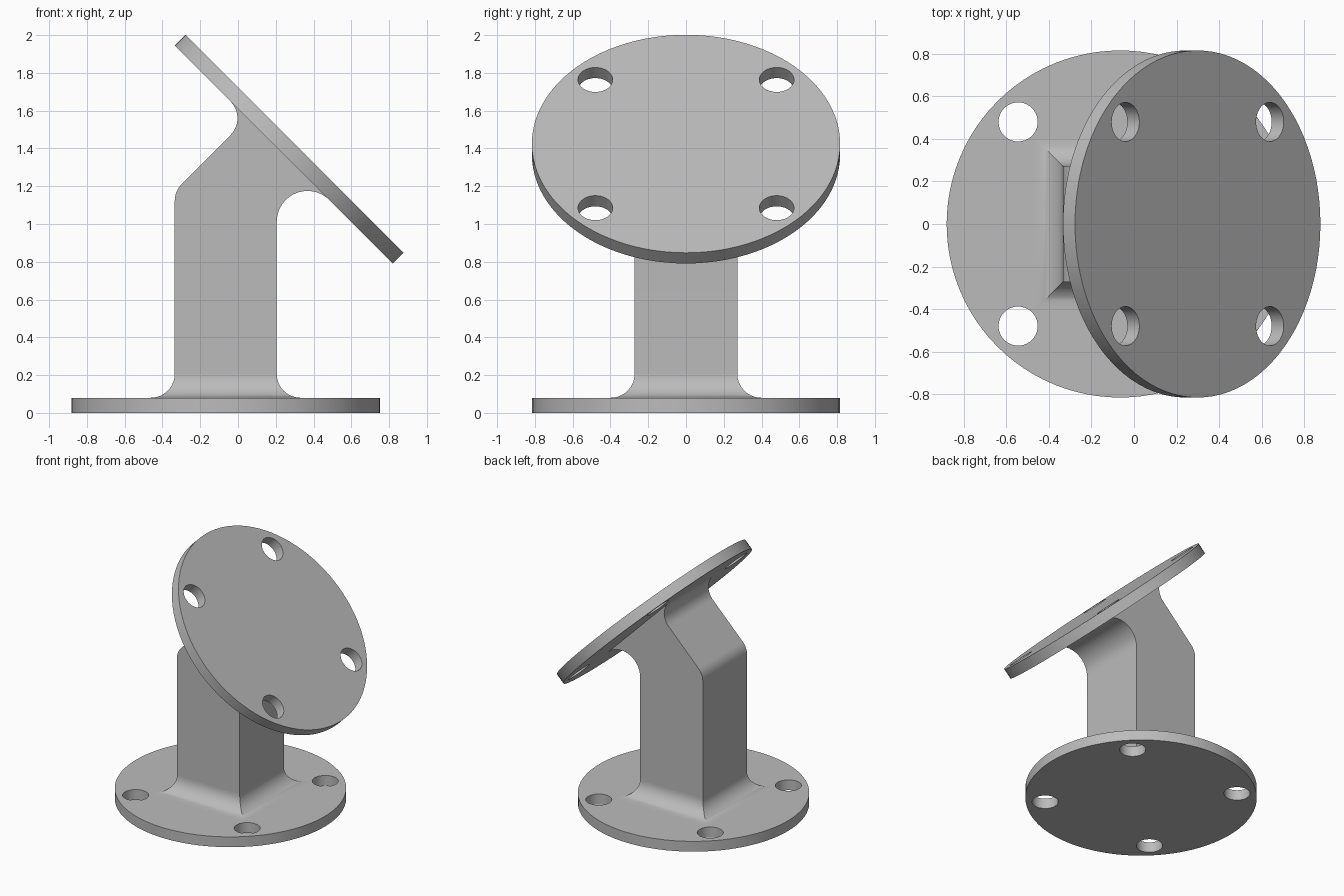
import bpy, bmesh
from math import sin, cos, pi, radians

cube = bpy.data.objects.get("Cube")
if cube:
    bpy.data.objects.remove(cube)

grey = bpy.data.materials.new("plain_grey")
grey.use_nodes = True
colour = (0.5, 0.5, 0.5, 1)
grey.diffuse_color = colour
grey.node_tree.nodes["Principled BSDF"].inputs["Base Color"].default_value = colour

RADIUS, THICK = 0.816, 0.08      # flanges
HOLE, PITCH = 0.092, 0.48        # bolt holes
LEFT, RIGHT, HALF = -0.335, 0.205, 0.272  # post section
FILLET, WIDE = 0.127, 0.163


def finish(name, bm):
    bmesh.ops.recalc_face_normals(bm, faces=bm.faces)
    mesh = bpy.data.meshes.new(name)
    bm.to_mesh(mesh)
    bm.free()
    mesh.materials.append(grey)
    obj = bpy.data.objects.new(name, mesh)
    bpy.context.collection.objects.link(obj)
    bpy.ops.object.select_all(action="DESELECT")
    obj.select_set(True)
    bpy.context.view_layer.objects.active = obj
    bpy.ops.object.shade_smooth_by_angle(angle=radians(30))
    return obj


def arc(cx, cz, r, start, end, steps=14):
    angles = [radians(start + (end - start) * i / steps) for i in range(steps + 1)]
    return [(cx + r * cos(a), cz + r * sin(a)) for a in angles]


def extrude_up(bm, vector):
    result = bmesh.ops.extrude_face_region(bm, geom=bm.faces[:], use_keep_orig=True)
    moved = [g for g in result["geom"] if isinstance(g, bmesh.types.BMVert)]
    bmesh.ops.translate(bm, verts=moved, vec=vector)


def flange(name):
    """Round plate with four through holes."""
    bm = bmesh.new()
    circles = [(0, 0, RADIUS, 96)]
    circles += [(x, y, HOLE, 40) for x in (-PITCH, PITCH) for y in (-PITCH, PITCH)]
    for cx, cy, r, n in circles:
        loop = [bm.verts.new((cx + r * cos(2 * pi * i / n), cy + r * sin(2 * pi * i / n), 0))
                for i in range(n)]
        for i in range(n):
            bm.edges.new((loop[i - 1], loop[i]))
    bmesh.ops.triangle_fill(bm, edges=bm.edges[:], use_beauty=True, normal=(0, 0, 1))
    extrude_up(bm, (0, 0, THICK))
    return finish(name, bm)


# Flat base flange and tilted mounting flange
base = flange("base_flange")
base.location = (-0.065, 0, 0)
mount = flange("mounting_flange")
mount.rotation_euler.y = radians(45)
mount.location = (0.243, 0, 1.368)

# Post: side profile with rounded bend and fillets into the mounting flange
foot = THICK + FILLET
profile = [(LEFT, foot), (RIGHT, foot)]
profile += arc(RIGHT + WIDE, 1.012, WIDE, 180, 45, 20)
profile += arc(-0.13, 1.56, FILLET, 45, -45)
profile += arc(LEFT + FILLET, 1.122, FILLET, 135, 180, 8)
bm = bmesh.new()
bm.faces.new([bm.verts.new((x, -HALF, z)) for x, z in profile])
extrude_up(bm, (0, 2 * HALF, 0))
finish("angled_post", bm)

# Flared foot: mitred fillet around the bottom of the post
bm = bmesh.new()
rings = []
for d, z in arc(FILLET, foot, FILLET, 180, 270):
    corners = ((LEFT - d, -HALF - d), (RIGHT + d, -HALF - d),
               (RIGHT + d, HALF + d), (LEFT - d, HALF + d))
    rings.append([bm.verts.new((x, y, z)) for x, y in corners])
for upper, lower in zip(rings, rings[1:]):
    for i in range(4):
        bm.faces.new((upper[i - 1], upper[i], lower[i], lower[i - 1]))
bm.faces.new(rings[0])
bm.faces.new(rings[-1])
finish("flared_foot", bm)
